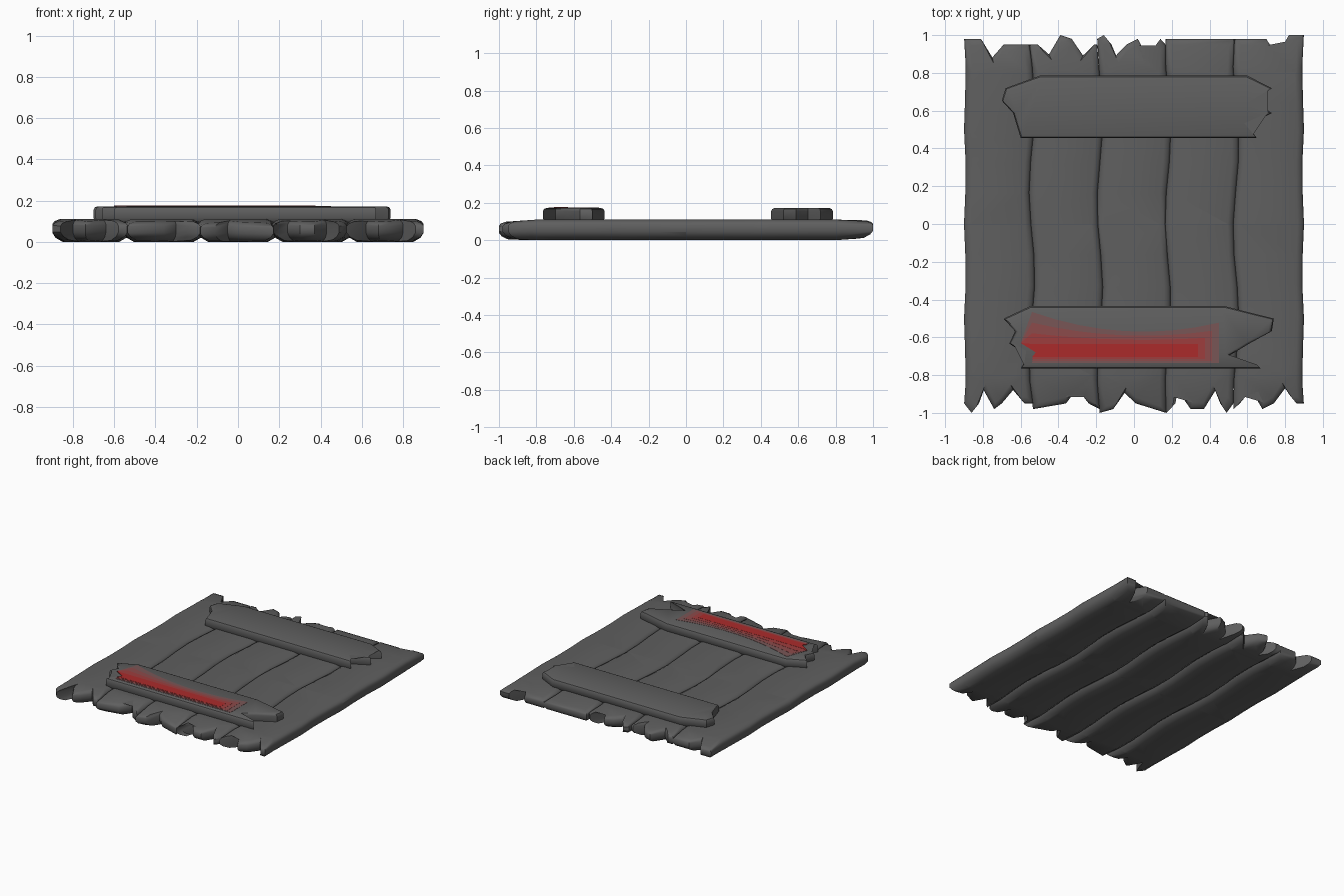
import bpy
import bmesh
import math
import random

random.seed(4)

cube = bpy.data.objects.get("Cube")
if cube:
    bpy.data.objects.remove(cube, do_unlink=True)


def make_material(name, colour):
    mat = bpy.data.materials.new(name)
    mat.use_nodes = True
    rgba = (*colour, 1)
    mat.diffuse_color = rgba
    shader = next(n for n in mat.node_tree.nodes if n.type == "BSDF_PRINCIPLED")
    shader.inputs["Base Color"].default_value = rgba
    return mat


def blend(start, end, t):
    return start + (end - start) * t


def make_slab(name, outline, levels, mat, cuts=(), shape=None):
    """Stack inset copies of an outline, given as (height, inset), into a solid."""
    xs, ys = zip(*outline)
    cx, cy = (min(xs) + max(xs)) / 2, (min(ys) + max(ys)) / 2
    half_x, half_y = max(xs) - cx, max(ys) - cy
    bm = bmesh.new()
    rings = []
    for z, inset in levels:
        sx, sy = 1 - inset / half_x, 1 - inset / half_y
        rings.append([bm.verts.new((cx + (x - cx) * sx, cy + (y - cy) * sy, z))
                      for x, y in outline])
    count = len(outline)
    for low, high in zip(rings, rings[1:]):
        for i in range(count):
            j = (i + 1) % count
            bm.faces.new((low[i], low[j], high[j], high[i]))
    caps = [bm.faces.new(rings[0][::-1]), bm.faces.new(rings[-1])]
    bmesh.ops.triangulate(bm, faces=caps)
    # Cross cuts let the ends of a plank taper
    for y in cuts:
        bmesh.ops.bisect_plane(bm, geom=bm.verts[:] + bm.edges[:] + bm.faces[:],
                               plane_co=(0, y, 0), plane_no=(0, 1, 0))
    if shape:
        for v in bm.verts:
            v.co.z = shape(v.co)
    bmesh.ops.recalc_face_normals(bm, faces=bm.faces[:])
    mesh = bpy.data.meshes.new(name)
    bm.to_mesh(mesh)
    bm.free()
    mesh.materials.append(mat)
    obj = bpy.data.objects.new(name, mesh)
    bpy.context.collection.objects.link(obj)
    bpy.ops.object.select_all(action="DESELECT")
    obj.select_set(True)
    bpy.context.view_layer.objects.active = obj
    bpy.ops.object.shade_smooth_by_angle(angle=math.radians(40))


# Planks: neighbours share a wavy seam, and the ends are notched
PLANKS = 5
PLANK_WIDTH = 0.36
BACK_NOTCHES = [-0.75, -0.45, -0.27, -0.1, 0.08, 0.76]
FRONT_NOTCHES = [-0.8, -0.64, -0.3, -0.05, 0.24, 0.43, 0.62, 0.8]
plank_levels = [(0, 0.05), (0.02, 0.015), (0.045, 0), (0.085, 0), (0.1, 0.01),
                (0.11, 0.035)]


def seam_x(i, y):
    base = (i - PLANKS / 2) * PLANK_WIDTH
    if i in (0, PLANKS):
        return base - math.copysign(0.005, base) * (1 - math.cos(12 * y))
    return base + 0.015 * math.sin(7 * y + 3 + i / 2)


def splintered_end(left, right, side, notches):
    """Points across one plank end, left to right, with a V at each notch."""
    def tip(x):
        return x, side * random.choice((0.95, 0.98, 1))
    points = [tip(left)]
    for x in notches:
        if left < x < right:
            depth = random.uniform(0.86, 0.9)
            points += [tip(max(left + 0.01, x - 0.06)), (x, side * depth),
                       tip(min(right - 0.01, x + 0.06))]
    return points + [tip(right)]


def plank_shape(tilt):
    """Thin the ends and let them sag or lift a little."""
    middle = 0.055

    def height(co):
        end = max(0, (abs(co.y) - 0.8) * 5)
        lean = math.copysign(tilt, co.y)
        return middle + (co.z - middle) * (1 - end / 4) + lean * end
    return height


stations = [k / 6 for k in range(-5, 6)]
for i in range(PLANKS):
    front = splintered_end(seam_x(i, -1), seam_x(i + 1, -1), -1, FRONT_NOTCHES)
    back = splintered_end(seam_x(i, 1), seam_x(i + 1, 1), 1, BACK_NOTCHES)
    right = [(seam_x(i + 1, y), y) for y in stations]
    left = [(seam_x(i, y), y) for y in stations]
    make_slab(f"plank_{i + 1}", front + right + back[::-1] + left[::-1],
              plank_levels, wood := bpy.data.materials.get("charred wood")
              or make_material("charred wood", [0.115] * 3),
              (-0.8, -0.4, 0, 0.4, 0.8), plank_shape(random.uniform(-0.01, 0.01)))


# Crossbars: each end is a row of splinters spread evenly from front to back
bar_levels = [(0.095, 0.015), (0.115, 0), (0.155, 0), (0.167, 0.006), (0.172, 0.02)]


def make_crossbar(name, y, left, right):
    depth = 0.33
    ys = [y + depth * (k / (len(left) - 1) - 0.5) for k in range(len(left))]
    outline = list(zip(right, ys)) + [(-x, v) for x, v in zip(left, ys)][::-1]
    make_slab(name, outline, bar_levels, wood)


make_crossbar("back_crossbar", 0.62, [0.6, 0.62, 0.64, 0.7, 0.68, 0.5],
              [0.65, 0.6, 0.73, 0.63, 0.73, 0.6])
make_crossbar("front_crossbar", -0.6, [0.6, 0.56, 0.66, 0.63, 0.69, 0.55],
              [0.67, 0.5, 0.61, 0.73, 0.74, 0.48])

# Red smear on the front crossbar, from the faded rim to the solid core
GREY, RED = 0.115, (0.41, 0.024, 0.024)
shades = ["faint red", "dull red", "rich red", "bright red"]
for i, shade in enumerate(shades):
    t = i / (len(shades) - 1)
    xs = [blend(-0.54, blend(0.45, 0.34, t), k / 8) for k in range(9)]
    bottom = [(x, blend(-0.735, -0.705, t)) for x in xs]
    top = [(x, blend(-0.57 + 0.3 * (x - 0.05) ** 2, -0.635, t)) for x in xs]
    outline = bottom + top[::-1] + [(-0.6, -0.63), (-0.52, -0.68)]
    colour = [blend(GREY, c, (i + 1) / len(shades)) for c in RED]
    make_slab("smear_" + shade.replace(" ", "_"), outline,
              [(0.171, 0), (0.1735 + i / 1000, 0)], make_material(shade, colour))
